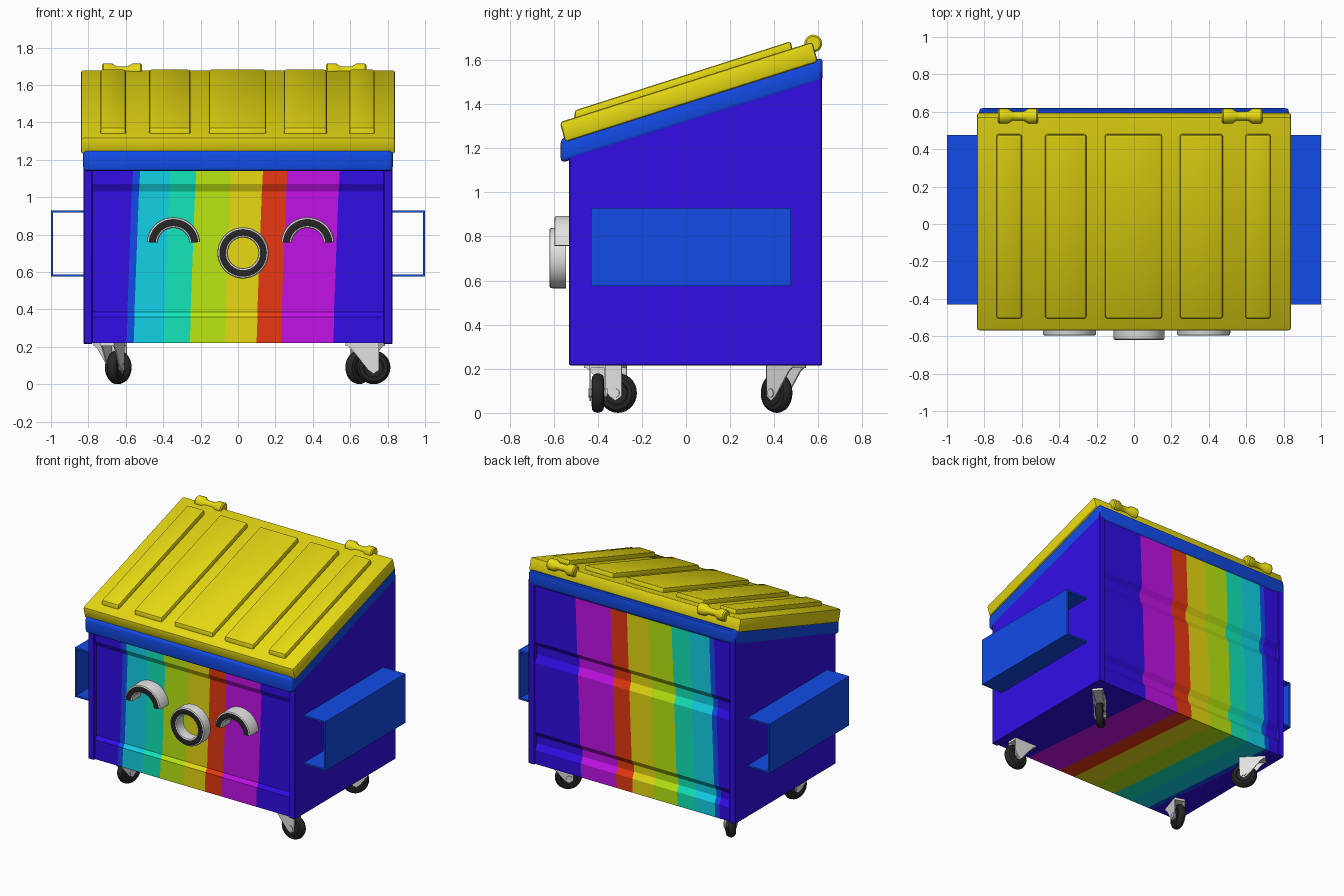
import bpy, bmesh, math
from mathutils import Matrix, Vector

if "Cube" in bpy.data.objects:
    bpy.data.objects.remove(bpy.data.objects["Cube"])


def material(name, r, g, b):
    m = bpy.data.materials.new(name)
    m.diffuse_color = (r, g, b, 1)
    m.use_nodes = True
    m.node_tree.nodes["Principled BSDF"].inputs["Base Color"].default_value = m.diffuse_color
    return m


INDIGO = material("indigo", .032, .004, .8)
BLUE = material("blue", .006, .07, .8)
CYAN = material("cyan", .006, .65, .8)
TEAL = material("teal", .006, .8, .49)
LIME = material("lime", .49, .8, .006)
YELLOW = material("yellow", .8, .70, .006)
RED = material("red", .8, .04, .006)
MAGENTA = material("magenta", .54, .006, .8)
BLACK = material("black", .02, .02, .02)
GREY = material("light grey", .75, .75, .75)


def finish(name, bm, mats, smooth=None):
    bmesh.ops.recalc_face_normals(bm, faces=bm.faces)
    me = bpy.data.meshes.new(name)
    bm.to_mesh(me)
    bm.free()
    for m in mats:
        me.materials.append(m)
    ob = bpy.data.objects.new(name, me)
    bpy.context.collection.objects.link(ob)
    if smooth:
        bpy.ops.object.select_all(action='DESELECT')
        ob.select_set(True)
        bpy.context.view_layer.objects.active = ob
        bpy.ops.object.shade_smooth_by_angle(angle=math.radians(smooth))
    return ob


def prism_bm(pts, x0, x1, bevel=0, segs=2):
    """Extrude a (y, z) profile along x."""
    bm = bmesh.new()
    f = bm.faces.new([bm.verts.new((x0, y, z)) for y, z in pts])
    ext = bmesh.ops.extrude_face_region(bm, geom=[f])["geom"]
    bmesh.ops.translate(bm, vec=(x1 - x0, 0, 0),
                        verts=[v for v in ext if isinstance(v, bmesh.types.BMVert)])
    bmesh.ops.recalc_face_normals(bm, faces=bm.faces)
    if bevel:
        bmesh.ops.bevel(bm, geom=bm.edges[:], offset=bevel, segments=segs,
                        profile=.5, affect='EDGES')
    return bm


def prism(name, pts, x0, x1, mat, bevel=0, segs=2):
    return finish(name, prism_bm(pts, x0, x1, bevel, segs), [mat], 35 if bevel else None)


def sweep(name, section, mats, matrix, a0=0, a1=360, n=32, front=None, smooth=35):
    """Sweep a closed (radius, y) section around the y axis."""
    bm = bmesh.new()
    full = a1 - a0 == 360
    rings = []
    for i in range(n if full else n + 1):
        a = math.radians(a0 + (a1 - a0) * i / n)
        rings.append([bm.verts.new((r * math.cos(a), y, r * math.sin(a))) for r, y in section])
    k = len(section)
    for i in range(n):
        p, q = rings[i], rings[(i + 1) % len(rings)]
        for j in range(k):
            f = bm.faces.new((p[j], p[(j + 1) % k], q[(j + 1) % k], q[j]))
            f.material_index = 1 if j == front else 0
    if not full:
        bm.faces.new(rings[0])
        bm.faces.new(rings[-1])
    bmesh.ops.remove_doubles(bm, verts=bm.verts, dist=1e-5)
    bm.transform(matrix)
    return finish(name, bm, mats, smooth)


# striped body: pressed front panel and two grooves across the back
def body_top(y):
    return 1.18 + .312 * (y + .56)


panel = [(-.52, .22), (-.52, .36), (-.50, .385), (-.50, 1.03), (-.52, 1.07),
         (-.52, body_top(-.52)), (.61, body_top(.61)), (.61, 1.10), (.585, 1.06),
         (.585, 1.0), (.61, .95), (.61, .45), (.585, .41), (.585, .36), (.61, .32), (.61, .22)]
bm = prism_bm(panel, -.78, .78)
limits = [-.595, -.557, -.397, -.257, -.07, .10, .23, .51]
normal = Vector((1, .09, -.037))
origin = Vector((0, -.53, .22))
for c in limits:
    bmesh.ops.bisect_plane(bm, geom=bm.verts[:] + bm.edges[:] + bm.faces[:],
                           plane_co=origin + Vector((c, 0, 0)), plane_no=normal)
for f in bm.faces:
    d = (f.calc_center_median() - origin).dot(normal)
    f.material_index = sum(d > c for c in limits) % 8
    if abs(f.normal.x) > .9:
        f.material_index = 0
finish("body", bm, [INDIGO, BLUE, CYAN, TEAL, LIME, YELLOW, RED, MAGENTA])

# side walls, standing slightly proud of the panels, and lifting pockets
wall = [(-.53, .215), (-.53, body_top(-.53)), (.617, body_top(.617)), (.617, .215)]
for s, side in ((-1, "left"), (1, "right")):
    prism(side + "_wall", wall, s * .778, s * .825, INDIGO, .004, 1)
    channel = [(.82, .93), (1, .93), (1, .575), (.82, .575),
               (.82, .587), (.988, .587), (.988, .918), (.82, .918)]
    bm = bmesh.new()
    f = bm.faces.new([bm.verts.new((s * x, -.43, z)) for x, z in channel])
    ext = bmesh.ops.extrude_face_region(bm, geom=[f])["geom"]
    bmesh.ops.translate(bm, vec=(0, .907, 0),
                        verts=[v for v in ext if isinstance(v, bmesh.types.BMVert)])
    finish(side + "_lifting_pocket", bm, [BLUE])

# sloping rim and lid
prism("rim", [(-.568, 1.133), (-.568, 1.245), (.62, 1.612), (.62, 1.503)], -.828, .828, BLUE, .022, 3)
prism("lid", [(-.548, 1.228), (-.572, 1.318), (.573, 1.682), (.598, 1.592)], -.84, .84, YELLOW, .014, 2)


# raised ribs on the lid
def lid_top(y, h):
    return 1.318 + .318 * (y + .572) + h


for i, (x0, x1) in enumerate([(-.735, -.60), (-.475, -.255), (-.155, .15), (.245, .475), (.595, .73)]):
    prism(f"lid_rib_{i + 1}", [(-.505, lid_top(-.505, -.02)), (-.505, lid_top(-.505, .032)),
                               (.475, lid_top(.475, .034)), (.485, lid_top(.485, -.02))],
          x0, x1, YELLOW, .012, 2)

# hinges: waisted barrels along x
barrel = [(0, -.108), (.032, -.108), (.04, -.10), (.04, -.055), (.024, -.03),
          (.024, .03), (.04, .055), (.04, .10), (.032, .108), (0, .108)]
for x in (-.62, .578):
    sweep("hinge", barrel, [YELLOW],
          Matrix.Translation((x, .577, 1.675)) @ Matrix.Rotation(math.pi / 2, 4, 'Z'), n=20)


# face: pale rings with a black front
def band(r0, r1, yf, yb, b=.01):
    return [(r0, yb), (r0, yf + b * 1.5), (r0 + b * .3, yf + b * .4), (r0 + b, yf),
            (r1 - b, yf), (r1 - b * .3, yf + b * .4), (r1, yf + b * 1.5), (r1, yb)]


for x, side in ((-.345, "left"), (.372, "right")):
    sweep(side + "_eye", band(.085, .143, -.597, -.495), [GREY, BLACK],
          Matrix.Translation((x, 0, .75)), 4, 176, 24, front=3)
sweep("mouth", band(.082, .137, -.62, -.545), [GREY, BLACK],
      Matrix.Translation((.027, 0, .702)), n=40, front=3)

# swivel casters: pivot position and trailing direction in degrees
tyre = [(.015, -.022), (.05, -.022), (.056, -.028), (.075, -.026), (.085, -.016), (.09, 0),
        (.085, .016), (.075, .026), (.056, .028), (.05, .022), (.015, .022)]
axle = [(0, -.043), (.02, -.043), (.02, .043), (0, .043)]
cheek = [(-.08, .212), (.10, .212), (.10, .13), (.098, .075), (.07, .055), (.042, .075), (-.05, .19)]
for name, x, y, a in (("front_right", .655, -.40, 0), ("front_left", -.675, -.375, 72),
                      ("back_right", .70, .46, 222), ("back_left", -.69, .46, -45)):
    place = Matrix.Translation((x, y, 0)) @ Matrix.Rotation(math.radians(a), 4, 'Z')
    hub = place @ Matrix.Translation((.07, 0, .09))
    sweep(name + "_wheel", tyre, [BLACK], hub, n=28)
    sweep(name + "_axle", axle, [GREY], hub, n=14)
    bm = bmesh.new()
    for s in (-1, 1):
        f = bm.faces.new([bm.verts.new((u, s * .031, w)) for u, w in cheek])
        ext = bmesh.ops.extrude_face_region(bm, geom=[f])["geom"]
        bmesh.ops.translate(bm, vec=(0, s * .007, 0),
                            verts=[v for v in ext if isinstance(v, bmesh.types.BMVert)])
    bmesh.ops.create_cube(bm, size=1, matrix=Matrix.Translation((.01, 0, .211)) @
                          Matrix.Diagonal((.18, .076, .016, 1)))
    bm.transform(place)
    finish(name + "_fork", bm, [GREY])
